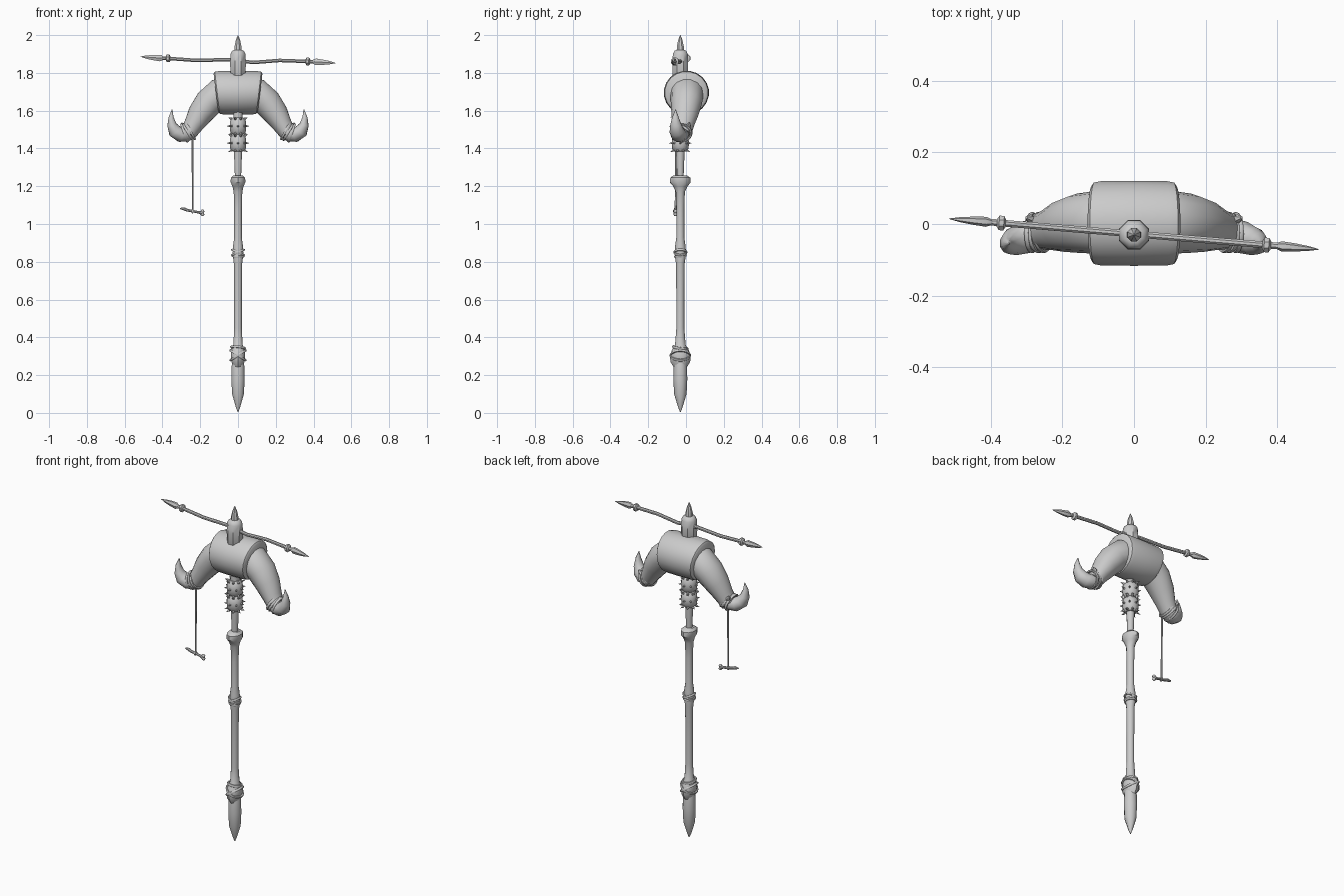
import bpy, bmesh, math
from mathutils import Vector, Matrix

if "Cube" in bpy.data.objects:
    bpy.data.objects.remove(bpy.data.objects["Cube"])

CY = -0.03  # depth of the staff axis


def finish(name, bm, angle=40):
    bmesh.ops.recalc_face_normals(bm, faces=bm.faces)
    me = bpy.data.meshes.new(name)
    bm.to_mesh(me)
    bm.free()
    ob = bpy.data.objects.new(name, me)
    bpy.context.collection.objects.link(ob)
    bpy.ops.object.select_all(action='DESELECT')
    ob.select_set(True)
    bpy.context.view_layer.objects.active = ob
    bpy.ops.object.shade_smooth_by_angle(angle=math.radians(angle))
    return ob


def tube(name, pts, sides=10, angle=40):
    """Loft through (x, y, z, radius in xz plane, radius in y)."""
    bm = bmesh.new()
    P = [Vector(p[:3]) for p in pts]
    rings = []
    for i, p in enumerate(pts):
        t = (P[min(i + 1, len(P) - 1)] - P[max(i - 1, 0)]).normalized()
        u = Vector((0, 1, 0)).cross(t).normalized()
        v = t.cross(u)
        a, b = p[3], p[-1]
        ring = []
        for k in range(sides):
            w = 2 * math.pi * (k + 0.5) / sides
            ring.append(bm.verts.new(P[i] + u * a * math.cos(w) + v * b * math.sin(w)))
        rings.append(ring)
    for r, s in zip(rings, rings[1:]):
        for k in range(sides):
            j = (k + 1) % sides
            bm.faces.new((r[k], r[j], s[j], s[k]))
    bm.faces.new(rings[0])
    bm.faces.new(rings[-1])
    return finish(name, bm, angle)


def lathe(name, prof, sides=10, y=CY, angle=40):
    """Upright part from (z, x radius[, y radius])."""
    return tube(name, [(0, y, p[0], p[1], p[-1]) for p in prof], sides, angle)


def band(name, loc, axis, ra, rb, r):
    """Rope loop around the given axis."""
    t = Vector(axis).normalized()
    u = Vector((0, 1, 0)).cross(t).normalized()
    v = t.cross(u)
    bm = bmesh.new()
    n, m = 18, 6
    rings = []
    for i in range(n):
        w = 2 * math.pi * i / n
        d = u * math.cos(w) * ra + v * math.sin(w) * rb
        rings.append([bm.verts.new(Vector(loc) + d + d.normalized() * r * math.cos(q) + t * r * math.sin(q))
                      for q in (2 * math.pi * k / m for k in range(m))])
    for i in range(n):
        a, b = rings[i], rings[(i + 1) % n]
        for k in range(m):
            j = (k + 1) % m
            bm.faces.new((a[k], b[k], b[j], a[j]))
    return finish(name, bm, 60)


# Lower spike
lathe("bottom_spike", [(0.005, .002), (0.03, .012), (0.10, .033), (0.18, .037),
                       (0.25, .035), (0.31, .026)])
# Bone shaft with flared ends and a knot in the middle
lathe("bone_shaft", [(0.24, .022, .034), (0.27, .036, .052), (0.30, .039, .055), (0.33, .038, .046),
                     (0.36, .026, .028), (0.45, .021), (0.60, .021), (0.79, .023), (0.84, .030),
                     (0.88, .028), (0.93, .021), (1.08, .021), (1.17, .024), (1.20, .031, .038),
                     (1.22, .041, .055), (1.245, .040, .053), (1.258, .026, .034)])
# Crossed lashings
for i, s in enumerate((-1, 1)):
    band(f"lower_lashing_{i}", (0, CY, .305), (s * .65, 0, 1), .047, .050, .007)
    band(f"middle_lashing_{i}", (0, CY, .85), (s * .45, 0, 1), .034, .032, .006)
band("lower_lashing_top", (0, CY, .345), (.1, .15, 1), .035, .038, .007)
band("middle_lashing_low", (0, CY, .83), (.05, -.1, 1), .029, .029, .006)

# Upper neck
lathe("upper_neck", [(1.24, .017), (1.32, .020), (1.39, .023), (1.62, .026)])
# Spiked vertebrae
for i, zc in enumerate((1.428, 1.518)):
    lathe(f"vertebra_{i}", [(zc + dz, r) for dz, r in
                            ((-.045, .030), (-.03, .043), (0, .046), (.03, .043), (.045, .030))])
    bm = bmesh.new()
    for row in (-1, 0, 1):
        for k in range(8):
            w = 2 * math.pi * (k + .5 * (row % 2)) / 8
            d = Vector((math.cos(w), math.sin(w), row * .35)).normalized()
            rot = d.to_track_quat('Z', 'Y').to_matrix().to_4x4()
            at = Vector((0, CY, zc + row * .026)) + d * .049
            bmesh.ops.create_cone(bm, cap_ends=True, segments=5, radius1=.008, radius2=.0005,
                                  depth=.02, matrix=Matrix.Translation(at) @ rot)
    finish(f"vertebra_spikes_{i}", bm)

# Wrapped hub, wider at the top
hub = tube("hub_wrap", [(x, 0.002, 1.695, r, r + .003) for x, r in
           ((-.104, .075), (-.114, .092), (-.117, .102), (-.110, .112), (-.09, .116), (0, .117),
            (.09, .116), (.110, .112), (.117, .102), (.114, .092), (.104, .075))], 20)
for v in hub.data.vertices:
    v.co.x *= 1 + 1.05 * (v.co.z - 1.695)

# Horns, claw tips and rope loops on both sides
for s, side in ((-1, "left"), (1, "right")):
    tube(f"horn_{side}", [(s * x, y, z, a, b) for x, y, z, a, b in (
        (.04, .005, 1.70, .085, .09), (.10, .005, 1.69, .082, .088), (.155, .002, 1.642, .078, .083),
        (.20, -.006, 1.583, .068, .072), (.235, -.015, 1.525, .053, .058),
        (.265, -.022, 1.478, .044, .050))], 14)
    tube(f"claw_{side}", [(s * x, y, z, a, b) for x, y, z, a, b in (
        (.245, -.025, 1.488, .034, .038), (.272, -.028, 1.476, .042, .045),
        (.305, -.038, 1.473, .040, .045), (.334, -.048, 1.492, .038, .040),
        (.350, -.054, 1.525, .026, .030), (.354, -.056, 1.565, .014, .017),
        (.349, -.055, 1.605, .002, .002))], 10, 50)
    for i, (x, z, ax) in enumerate(((.252, 1.492, -.55), (.266, 1.486, -.62), (.284, 1.482, -.35))):
        band(f"horn_rope_{side}_{i}", (s * x, -.024, z), (s, 0, ax), .047, .051, .007)
    tube(f"rope_knot_{side}", [(s * .300, .018, 1.535, .004), (s * .290, .014, 1.522, .013),
                               (s * .278, .010, 1.508, .012), (s * .268, .008, 1.50, .004)], 6)

# Head cap and its point
lathe("head_cap", [(1.765, .034, .036), (1.785, .043, .045), (1.85, .045), (1.90, .043), (1.917, .033),
                   (1.922, .02)], 8)
lathe("top_spike", [(1.91, .021), (1.94, .020), (1.97, .013), (1.992, .005), (2.0, .001)], 8)

# Cross spear through the head
def sy(x):
    return -.028 - .083 * x

tube("cross_shaft", [(x, sy(x), z, .010) for x, z in (
    (-.44, 1.879), (-.36, 1.876), (-.22, 1.866), (-.06, 1.870), (.0, 1.866), (.08, 1.855),
    (.22, 1.866), (.36, 1.861), (.44, 1.857))], 8)
for s, side, z0, z1 in ((-1, "left", 1.877, 1.886), (1, "right", 1.860, 1.852)):
    prof = ((.392, .009), (.412, .020), (.45, .016), (.485, .010), (.516, .001))
    tube(f"spear_head_{side}", [(s * x, sy(s * x), z0 + (z1 - z0) * (x - .39) / .126, r, r * .7)
                                for x, r in prof], 6)
    tube(f"spear_collar_{side}", [(s * x, sy(s * x), z0, r) for x, r in
                                  ((.358, .012), (.363, .022), (.376, .022), (.382, .012))], 8)

# Hanging cord and bone charm
tube("charm_cord", [(-.241, -.052, 1.46, .005), (-.24, -.055, 1.065, .005)], 6)
tube("charm_bone", [(x, -.056, z, a) for x, z, a in (
    (-.306, 1.082, .004), (-.285, 1.080, .009), (-.268, 1.073, .008), (-.24, 1.068, .007),
    (-.208, 1.062, .007), (-.195, 1.059, .011), (-.185, 1.058, .009))], 8)
for i, dz in enumerate((-.008, .008)):
    bm = bmesh.new()
    bmesh.ops.create_uvsphere(bm, u_segments=8, v_segments=6, radius=.010,
                              matrix=Matrix.Translation((-.188, -.056, 1.059 + dz)))
    finish(f"charm_knuckle_{i}", bm, 60)
band("charm_tie", (-.24, -.056, 1.068), (1, 0, -.2), .009, .009, .004)
